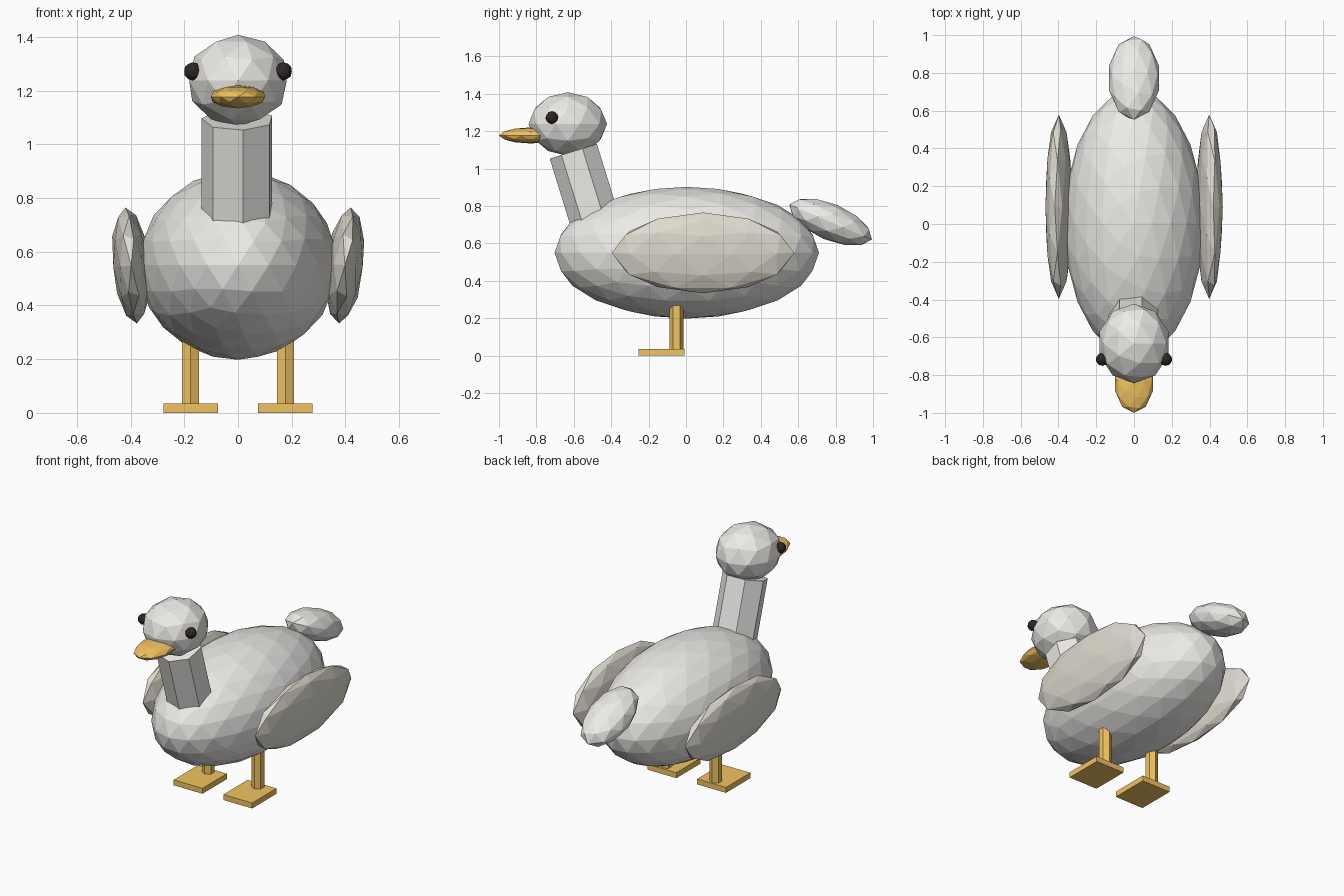
import bpy, bmesh
from math import sin, cos, pi, radians
from mathutils import Matrix, Vector, Euler

if "Cube" in bpy.data.objects:
    bpy.data.objects.remove(bpy.data.objects["Cube"])


def material(name, rgb):
    m = bpy.data.materials.new(name)
    m.diffuse_color = (*rgb, 1)
    m.use_nodes = True
    m.node_tree.nodes["Principled BSDF"].inputs["Base Color"].default_value = m.diffuse_color
    return m


WHITE = material("pale_feathers", (0.84, 0.83, 0.80))
WING = material("wing_feathers", (0.74, 0.71, 0.63))
ORANGE = material("orange", (0.88, 0.55, 0.12))
BLACK = material("black", (0.03, 0.02, 0.02))


def finish(name, bm, loc, rot, mat):
    bmesh.ops.recalc_face_normals(bm, faces=bm.faces)
    me = bpy.data.meshes.new(name)
    bm.transform(Matrix.Translation(loc) @ Euler(rot).to_matrix().to_4x4())
    bm.to_mesh(me)
    bm.free()
    me.materials.append(mat)
    ob = bpy.data.objects.new(name, me)
    bpy.context.collection.objects.link(ob)
    return ob


def ellipsoid(name, loc, radii, mat, rot=(0, 0, 0), sub=2):
    bm = bmesh.new()
    bmesh.ops.create_icosphere(bm, subdivisions=sub, radius=1)
    bmesh.ops.scale(bm, vec=radii, verts=bm.verts)
    return finish(name, bm, loc, rot, mat)


def prism(name, sides, radius, length, start, top, mat, rot=(0, 0, 0)):
    """Prism hanging down from its top centre; start = angle of first corner from -y."""
    bm = bmesh.new()
    angles = [start + 2 * pi * i / sides for i in range(sides)]
    face = bm.faces.new([bm.verts.new((radius * sin(a), -radius * cos(a), 0)) for a in angles])
    ext = bmesh.ops.extrude_face_region(bm, geom=[face], use_keep_orig=True)
    low = [v for v in ext["geom"] if isinstance(v, bmesh.types.BMVert)]
    bmesh.ops.translate(bm, vec=(0, 0, -length), verts=low)
    return finish(name, bm, top, rot, mat)


def box(name, loc, size, mat):
    bm = bmesh.new()
    bmesh.ops.create_cube(bm, size=1)
    bmesh.ops.scale(bm, vec=size, verts=bm.verts)
    return finish(name, bm, loc, (0, 0, 0), mat)


# Body, tail, neck and head
ellipsoid("body", (0, 0.004, 0.55), (0.37, 0.707, 0.352), WHITE, sub=3)
ellipsoid("tail", (0, 0.773, 0.714), (0.138, 0.24, 0.098), WHITE, rot=(-0.4, 0, 0))
prism("neck", 7, 0.136, 0.5, radians(8), (0, -0.60, 1.093), WHITE, rot=(0.3, 0, 0))
ellipsoid("head", (0, -0.632, 1.238), (0.191, 0.21, 0.17), WHITE)

# Beak
ellipsoid("beak", (0, -0.83, 1.177), (0.106, 0.17, 0.043), ORANGE)

# Paired parts
for side, s in (("right", 1), ("left", -1)):
    ellipsoid(side + "_eye", (s * 0.168, -0.717, 1.272), (0.034, 0.034, 0.034), BLACK)
    ellipsoid(side + "_wing", (s * 0.398, 0.091, 0.549), (0.07, 0.488, 0.217), WING,
              rot=(0, s * 0.1, 0))
    prism(side + "_leg", 6, 0.037, 0.38, 0, (s * 0.177, -0.05, 0.4), ORANGE)
    box(side + "_foot", (s * 0.176, -0.131, 0.0175), (0.204, 0.246, 0.035), ORANGE)
